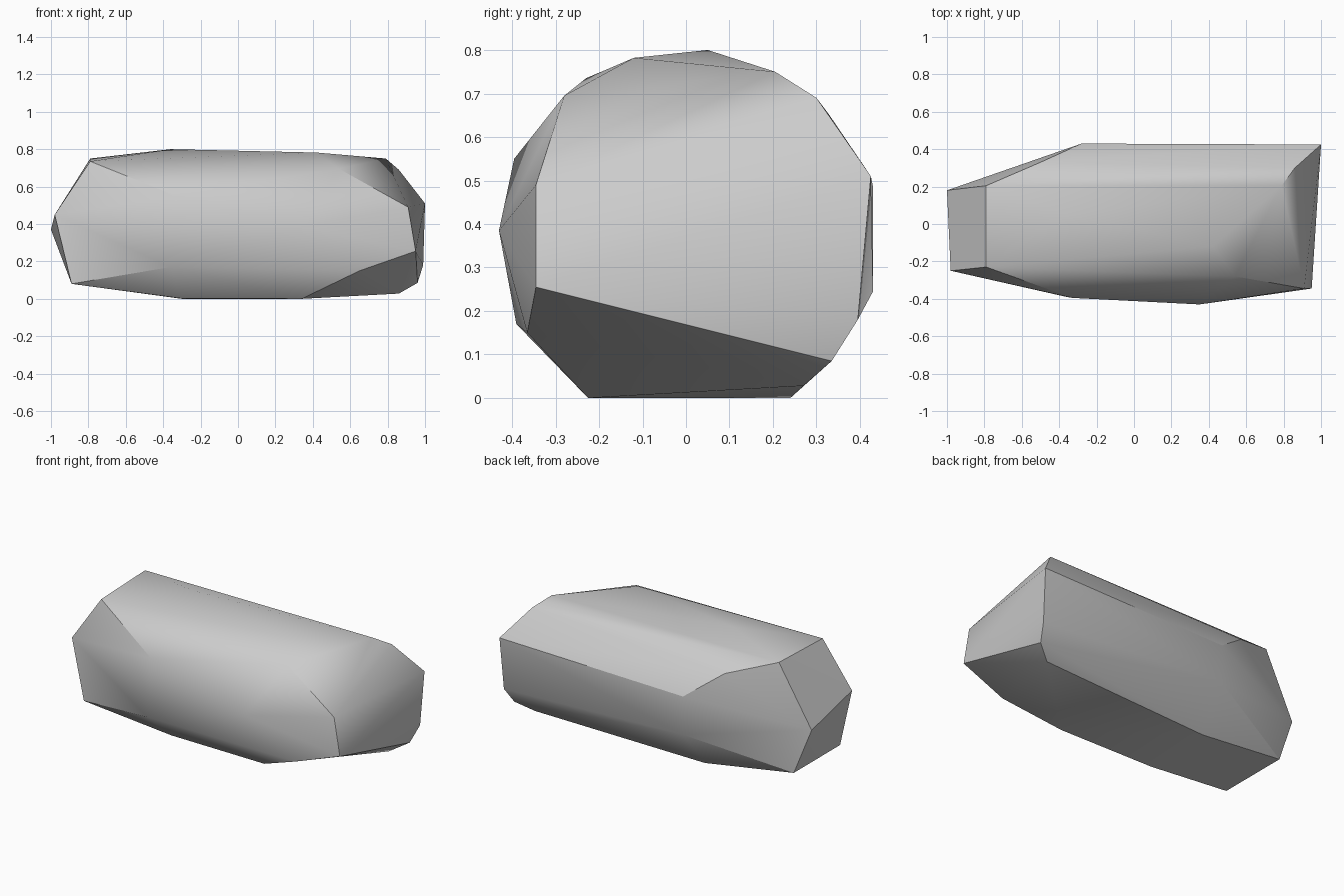
import bpy, bmesh, math

cube = bpy.data.objects.get("Cube")
if cube:
    bpy.data.objects.remove(cube, do_unlink=True)

# One plain grey stone colour
stone = bpy.data.materials.new("stone_grey")
stone.use_nodes = True
grey = (0.6, 0.6, 0.6, 1.0)
stone.diffuse_color = grey
bsdf = stone.node_tree.nodes["Principled BSDF"]
bsdf.inputs["Base Color"].default_value = grey
bsdf.inputs["Roughness"].default_value = 0.9

# Corners of the chipped stone, grouped by region
blunt_end = [(1.0, .425, .51), (.91, -.345, .49), (.95, -.345, .255),
             (.99, .395, .18), (.96, .335, .085), (.86, .27, .028)]
narrow_end = [(-.79, .205, .75), (-.79, -.23, .735), (-.98, -.25, .45),
              (-1.0, .18, .37), (-.89, .20, .08), (-.89, -.26, .08)]
top_ridge = [(-.36, .05, .80), (.42, -.12, .782), (.54, -.28, .695),
             (.79, .205, .75), (.86, .30, .69)]
front_side = [(-.33, -.395, .55), (.35, -.43, .385),
              (-.36, -.39, .17), (.65, -.365, .15)]
back_side = [(-.50, .33, .65), (-.28, .43, .485), (-.28, .43, .245)]
underside = [(.34, -.225, 0), (-.31, -.22, .003), (-.30, .24, 0)]

# Faceted stone: convex hull around the corners
bm = bmesh.new()
for p in blunt_end + narrow_end + top_ridge + front_side + back_side + underside:
    bm.verts.new(p)
hull = bmesh.ops.convex_hull(bm, input=bm.verts[:])
loose = [v for v in bm.verts if not v.link_faces]
bmesh.ops.delete(bm, geom=loose, context='VERTS')
# Merge nearly flat triangles into broad facets
bmesh.ops.dissolve_limit(bm, angle_limit=math.radians(1.5),
                         verts=bm.verts[:], edges=bm.edges[:])
bmesh.ops.recalc_face_normals(bm, faces=bm.faces[:])
mesh = bpy.data.meshes.new("stone")
bm.to_mesh(mesh)
bm.free()
mesh.materials.append(stone)

rock = bpy.data.objects.new("stone", mesh)
bpy.context.collection.objects.link(rock)

# Soft shading along the body, crisp chipped ends
bpy.ops.object.select_all(action='DESELECT')
rock.select_set(True)
bpy.context.view_layer.objects.active = rock
bpy.ops.object.shade_smooth_by_angle(angle=math.radians(30))
